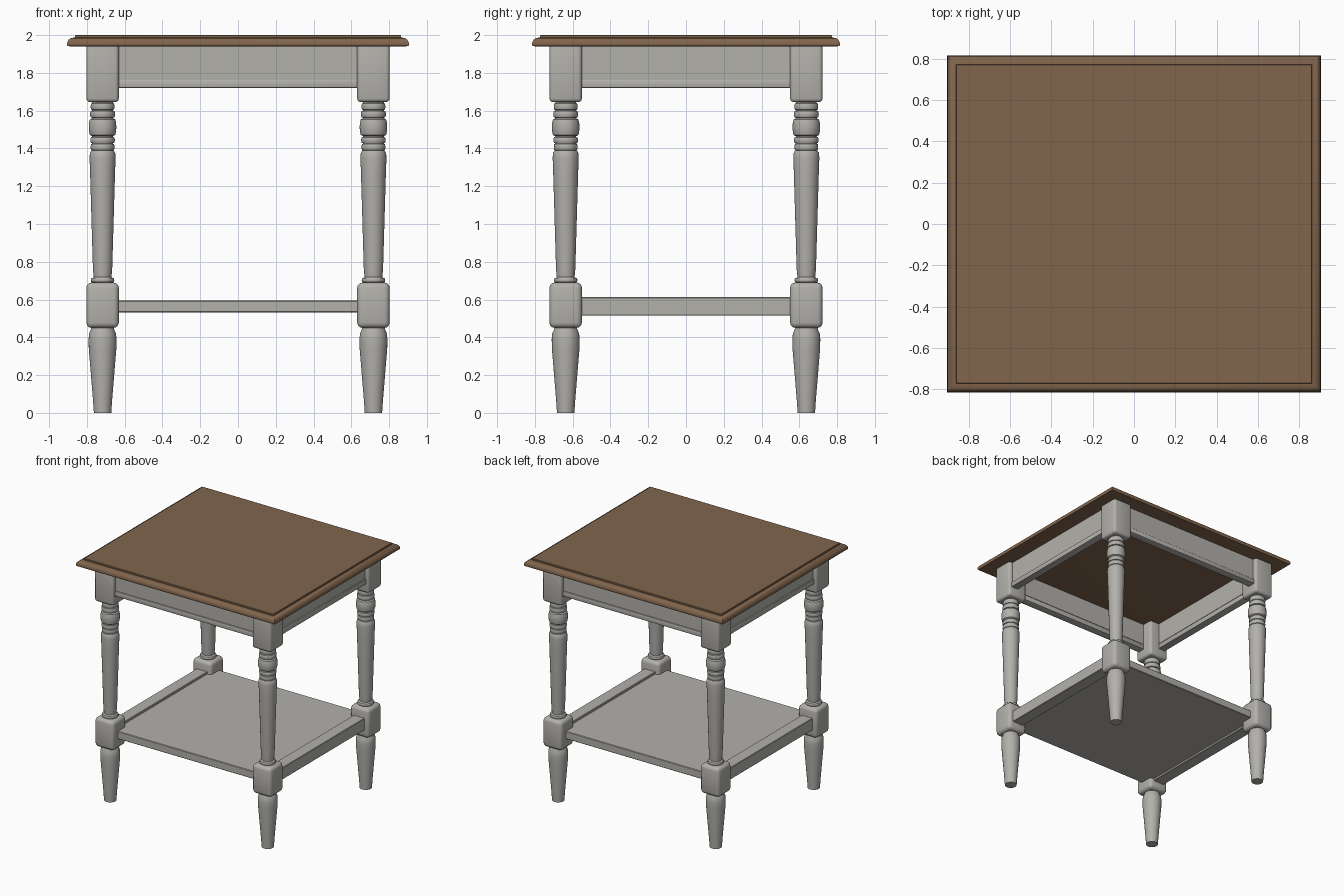
import bpy, bmesh, math
from mathutils import Vector

cube = bpy.data.objects.get("Cube")
if cube:
    bpy.data.objects.remove(cube, do_unlink=True)


def material(name, rgb):
    m = bpy.data.materials.new(name)
    m.use_nodes = True
    m.diffuse_color = (*rgb, 1)
    m.node_tree.nodes["Principled BSDF"].inputs["Base Color"].default_value = (*rgb, 1)
    return m


WOOD = material("brown wood", (0.22, 0.13, 0.073))
PAINT = material("grey paint", (0.45, 0.44, 0.41))
LEG_X, LEG_Y = 0.717, 0.637
HALF = 0.086


def finish(name, bm, mat, bevel=0.0, segments=3, angle=35):
    bmesh.ops.recalc_face_normals(bm, faces=bm.faces)
    mesh = bpy.data.meshes.new(name)
    bm.to_mesh(mesh)
    bm.free()
    mesh.materials.append(mat)
    ob = bpy.data.objects.new(name, mesh)
    bpy.context.collection.objects.link(ob)
    bpy.ops.object.select_all(action='DESELECT')
    ob.select_set(True)
    bpy.context.view_layer.objects.active = ob
    if bevel:
        mod = ob.modifiers.new("rounded edges", 'BEVEL')
        mod.width, mod.segments = bevel, segments
        bpy.ops.object.modifier_apply(modifier=mod.name)
    bpy.ops.object.shade_smooth_by_angle(angle=math.radians(angle))
    return ob


def box(name, lo, hi, mat, bevel=0.0, segments=3):
    bm = bmesh.new()
    bmesh.ops.create_cube(bm, size=1)
    lo, hi = Vector(lo), Vector(hi)
    for v in bm.verts:
        v.co = (lo + hi) / 2 + v.co * (hi - lo)
    return finish(name, bm, mat, bevel, segments)


def loft(name, rings, mat, angle=35):
    """Join a stack of closed point rings and cap both ends."""
    bm = bmesh.new()
    loops = [[bm.verts.new(p) for p in ring] for ring in rings]
    n = len(loops[0])
    for a, b in zip(loops, loops[1:]):
        for i in range(n):
            j = (i + 1) % n
            bm.faces.new((a[i], a[j], b[j], b[i]))
    bm.faces.new(loops[0][::-1])
    bm.faces.new(loops[-1])
    return finish(name, bm, mat, angle=angle)


def turned(name, x, y, profile, sides=32):
    rings = [[(x + r * math.cos(2 * math.pi * i / sides),
               y + r * math.sin(2 * math.pi * i / sides), z)
              for i in range(sides)] for r, z in profile]
    return loft(name, rings, PAINT)


def bead(r0, r1, z0, z1, steps=6):
    """Half-round moulding swelling from r0 to r1."""
    return [(r0 + (r1 - r0) * math.sin(math.pi * i / steps) ** 0.6,
             z0 + (z1 - z0) * (1 - math.cos(math.pi * i / steps)) / 2)
            for i in range(steps + 1)]


# Turned profiles as (radius, height)
foot = [(0.046, 0), (0.05, 0.06), (0.073, 0.34), (0.074, 0.39), (0.071, 0.42),
        (0.062, 0.44), (0.056, 0.47)]
shaft = ([(0.05, 0.67)] + bead(0.052, 0.062, 0.69, 0.715)
         + [(0.047, 0.72), (0.051, 0.76), (0.066, 1.27), (0.069, 1.35),
            (0.067, 1.375), (0.06, 1.388)]
         + bead(0.056, 0.063, 1.39, 1.425) + bead(0.056, 0.065, 1.428, 1.46)
         + bead(0.055, 0.073, 1.465, 1.56) + bead(0.055, 0.066, 1.562, 1.60)
         + bead(0.055, 0.063, 1.603, 1.64) + [(0.055, 1.67)])

# Four legs
for sx, side in ((-1, "right"), (1, "left")):
    for sy, end in ((-1, "front"), (1, "back")):
        x, y, tag = sx * LEG_X, sy * LEG_Y, f"{end}_{side}"
        turned(f"foot_{tag}", x, y, foot)
        turned(f"leg_shaft_{tag}", x, y, shaft)
        box(f"lower_block_{tag}", (x - HALF, y - HALF, 0.45),
            (x + HALF, y + HALF, 0.69), PAINT, 0.028)
        box(f"upper_block_{tag}", (x - HALF, y - HALF, 1.645),
            (x + HALF, y + HALF, 1.97), PAINT, 0.02)

# Table top with stepped, rounded edge
edge = [(0.025, 1.94), (0.003, 1.942), (0, 1.948), (0.001, 1.962), (0.008, 1.975),
        (0.02, 1.984), (0.038, 1.987), (0.042, 1.987), (0.042, 1.997), (0.045, 2.0)]
loft("table_top", [[(sx * (0.905 - d), sy * (0.815 - d), z)
                    for sx, sy in ((-1, -1), (1, -1), (1, 1), (-1, 1))]
                   for d, z in edge], WOOD)

# Aprons, each with a moulding along the bottom
for s, end in ((-1, "front"), (1, "back")):
    for part, out, z0, z1 in (("apron", 0.69, 1.763, 1.945), ("apron_moulding", 0.7, 1.72, 1.763)):
        ys = sorted((s * out, s * 0.635))
        box(f"{end}_{part}", (-LEG_X + 0.05, ys[0], z0), (LEG_X - 0.05, ys[1], z1),
            PAINT, 0.006 if z0 < 1.75 else 0, 2)
for s, side in ((-1, "right"), (1, "left")):
    for part, out, z0, z1 in (("apron", 0.77, 1.763, 1.945), ("apron_moulding", 0.78, 1.72, 1.763)):
        xs = sorted((s * out, s * 0.715))
        box(f"{side}_{part}", (xs[0], -LEG_Y + 0.05, z0), (xs[1], LEG_Y - 0.05, z1),
            PAINT, 0.006 if z0 < 1.75 else 0, 2)
    # Side rails carrying the shelf
    xs = sorted((s * 0.765, s * 0.665))
    box(f"{side}_rail", (xs[0], -LEG_Y + 0.05, 0.515), (xs[1], LEG_Y - 0.05, 0.613), PAINT, 0.004, 1)

# Lower shelf
box("shelf", (-0.69, -0.66, 0.532), (0.69, 0.66, 0.595), PAINT, 0.004, 1)
